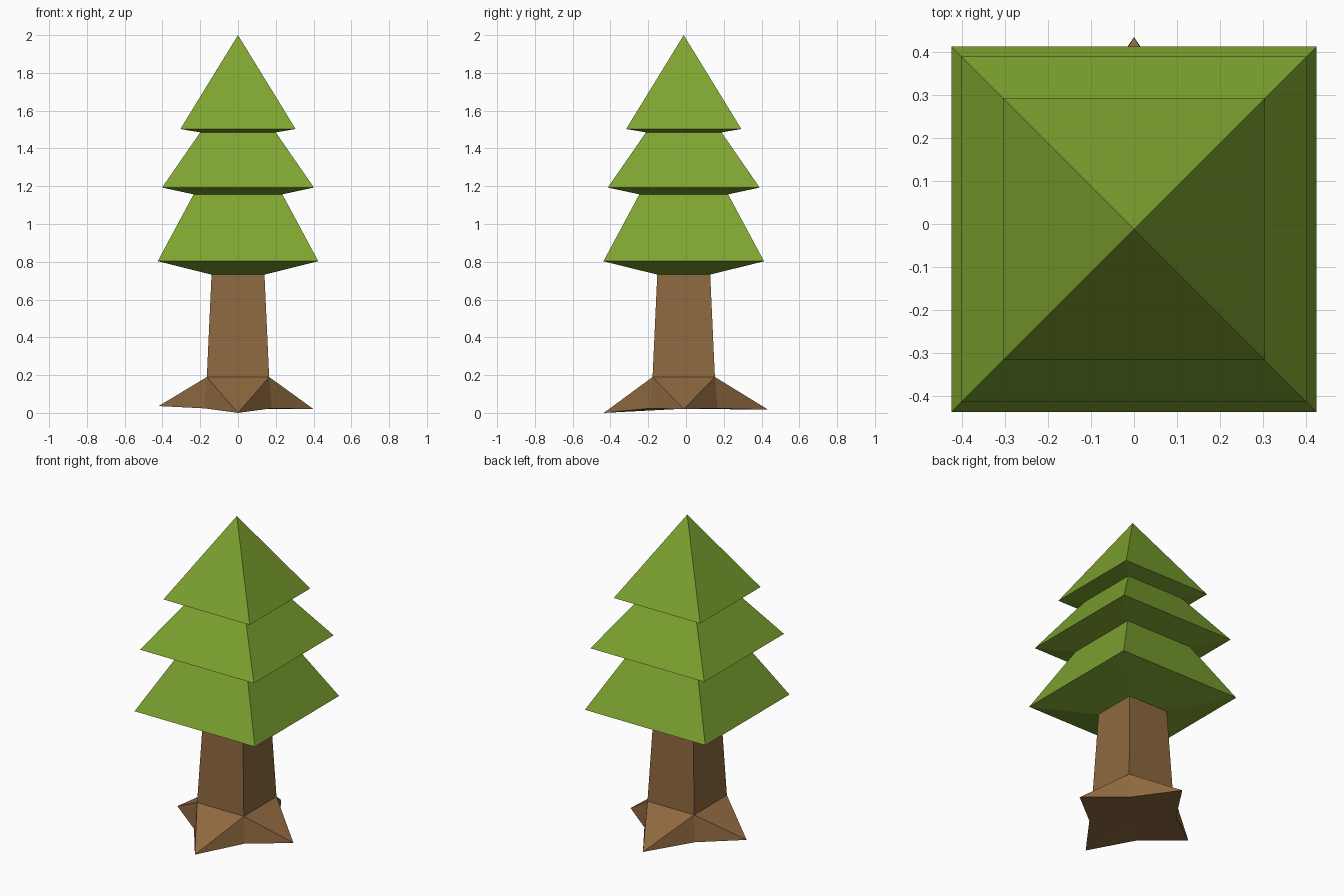
import bpy, bmesh

if "Cube" in bpy.data.objects:
    bpy.data.objects.remove(bpy.data.objects["Cube"])

CY = -0.012  # the tree axis sits slightly forward of the origin


def material(name, rgb):
    m = bpy.data.materials.new(name)
    m.diffuse_color = (*rgb, 1)
    m.use_nodes = True
    m.node_tree.nodes["Principled BSDF"].inputs["Base Color"].default_value = m.diffuse_color
    return m


def finish(bm, name, mat):
    bmesh.ops.recalc_face_normals(bm, faces=bm.faces)
    mesh = bpy.data.meshes.new(name)
    bm.to_mesh(mesh)
    bm.free()
    mesh.materials.append(mat)
    obj = bpy.data.objects.new(name, mesh)
    bpy.context.collection.objects.link(obj)
    return obj


def square(bm, half, z):
    return [bm.verts.new((sx * half, CY + sy * half, z))
            for sx, sy in ((-1, -1), (1, -1), (1, 1), (-1, 1))]


def loft(bm, profile):
    """Stack square rings (half width, height) and join them with quads."""
    rings = [square(bm, h, z) for h, z in profile]
    for a, b in zip(rings, rings[1:]):
        for i in range(4):
            j = (i + 1) % 4
            bm.faces.new((a[i], a[j], b[j], b[i]))
    return rings


bark = material("bark", (0.27, 0.14, 0.05))
leaf = material("needles", (0.21, 0.37, 0.03))

# Trunk with four pointed roots
bm = bmesh.new()
rings = loft(bm, [(0.165, 0.19), (0.14, 0.735)])
top = rings[0]
base = square(bm, 0.178, 0.024)
tips = [bm.verts.new(p) for p in ((0, -0.435, 0.0), (0.40, CY, 0.02),
                                  (0, 0.435, 0.017), (-0.42, CY, 0.036))]
center = bm.verts.new((0, CY, 0.022))
for i in range(4):
    j = (i + 1) % 4
    bm.faces.new((top[i], tips[i], top[j]))
    bm.faces.new((top[i], base[i], tips[i]))
    bm.faces.new((top[j], tips[i], base[j]))
    bm.faces.new((center, tips[i], base[i]))
    bm.faces.new((center, base[j], tips[i]))
finish(bm, "trunk_and_roots", bark)

# Crown: three square tiers ending in a point
bm = bmesh.new()
rings = loft(bm, [(0.14, 0.732), (0.425, 0.803), (0.235, 1.157),
                  (0.402, 1.193), (0.20, 1.485), (0.305, 1.503)])
apex = bm.verts.new((0, CY, 2.0))
for i in range(4):
    bm.faces.new((rings[-1][i], rings[-1][(i + 1) % 4], apex))
bm.faces.new(rings[0][::-1])
finish(bm, "crown", leaf)
